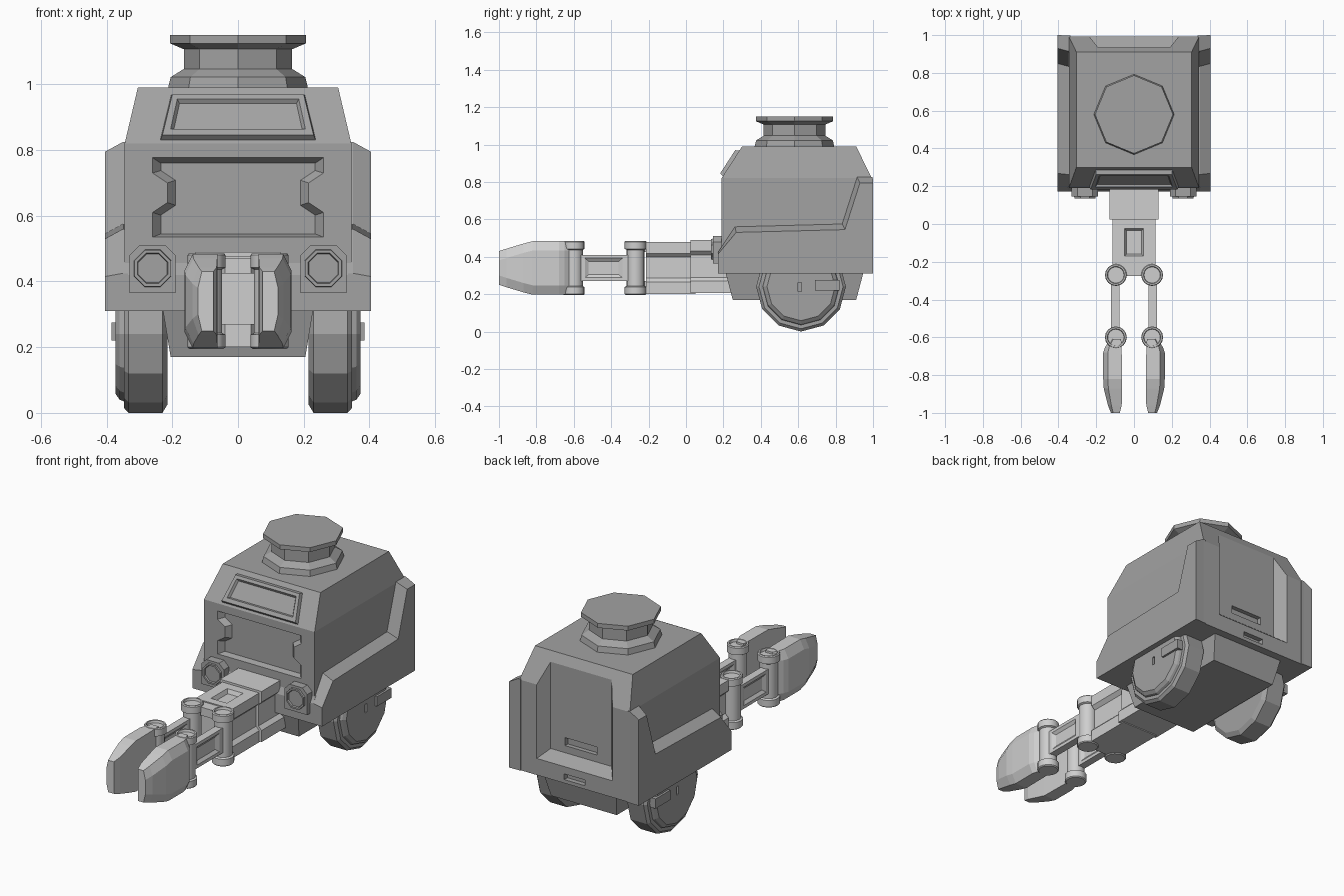
import bpy, bmesh, math

if "Cube" in bpy.data.objects:
    bpy.data.objects.remove(bpy.data.objects["Cube"])


def material(name, v):
    m = bpy.data.materials.new(name)
    m.diffuse_color = (v, v, v, 1)
    m.use_nodes = True
    m.node_tree.nodes["Principled BSDF"].inputs["Base Color"].default_value = m.diffuse_color
    return m


GREY = material("body_grey", 0.36)
LIGHT = material("arm_light_grey", 0.62)


def place(axis, pts, t):
    """Put 2D points on the plane axis = t."""
    f = {'x': lambda a, b: (t, a, b), 'y': lambda a, b: (a, t, b), 'z': lambda a, b: (a, b, t)}[axis]
    return [f(a, b) for a, b in pts]


def rect(a0, a1, b0, b1):
    return [(a0, b0), (a1, b0), (a1, b1), (a0, b1)]


def ngon(n, r, ca, cb, turn=0.0):
    return [(ca + r * math.cos(turn + math.tau * i / n), cb + r * math.sin(turn + math.tau * i / n))
            for i in range(n)]


def loft(name, rings, mat, side=1, smooth=False):
    """Skin a list of matching rings, capped at both ends; side=-1 mirrors in x."""
    bm = bmesh.new()
    vs = [[bm.verts.new((p[0] * side, p[1], p[2])) for p in r] for r in rings]
    n = len(vs[0])
    for a, b in zip(vs, vs[1:]):
        for i in range(n):
            bm.faces.new((a[i], a[(i + 1) % n], b[(i + 1) % n], b[i]))
    bm.faces.new(vs[0][::-1])
    bm.faces.new(vs[-1])
    bmesh.ops.recalc_face_normals(bm, faces=bm.faces)
    me = bpy.data.meshes.new(name)
    bm.to_mesh(me)
    bm.free()
    me.materials.append(mat)
    ob = bpy.data.objects.new(name, me)
    bpy.context.collection.objects.link(ob)
    if smooth:
        bpy.ops.object.select_all(action='DESELECT')
        ob.select_set(True)
        bpy.context.view_layer.objects.active = ob
        bpy.ops.object.shade_smooth_by_angle(angle=math.radians(32))
    return ob


def box(name, x0, x1, y0, y1, z0, z1, mat, side=1):
    r = rect(x0, x1, y0, y1)
    return loft(name, [place('z', r, z0), place('z', r, z1)], mat, side)


def turned(name, axis, n, ca, cb, profile, mat, side=1, turn=0.0, smooth=False):
    """Lathe from (position, radius) pairs along an axis."""
    return loft(name, [place(axis, ngon(n, r, ca, cb, turn), t) for t, r in profile], mat, side, smooth)


def cut(ob, cutter):
    m = ob.modifiers.new("cut", 'BOOLEAN')
    m.operation, m.solver, m.object = 'DIFFERENCE', 'EXACT', cutter
    bpy.context.view_layer.objects.active = ob
    bpy.ops.object.modifier_apply(modifier=m.name)
    bpy.data.objects.remove(cutter)


# Main hull with sloped shoulders
low = rect(-.345, .345, .19, .993)
hull = loft("hull", [place('z', low, .31), place('z', low, .82),
                     place('z', rect(-.305, .305, .30, .91), .99)], GREY)


# Notched front panel recess
def panel(w, z0, z1, notch):
    half = [(w, z0), (w, .61 + notch), (w - .045, .64 + notch), (w - .045, .70 - notch), (w, .73 - notch), (w, z1)]
    return half + [(-x, z) for x, z in half[::-1]]


cut(hull, loft("panel_cutter", [place('y', panel(.263, .533, .78, 0), .18),
                                place('y', panel(.26, .535, .777, 0), .19),
                                place('y', panel(.235, .545, .76, -.008), .22)], GREY))

# Rear door recess, open at the top, with two slots
cut(hull, loft("door_cutter", [
    [(-.19, .935, .45), (.19, .935, .45), (.19, .935, 1.1), (-.19, .935, 1.1)],
    [(-.25, 1.01, .39), (.25, 1.01, .39), (.25, 1.01, 1.1), (-.25, 1.01, 1.1)]], GREY))
cut(hull, box("upper_slot_cutter", -.10, .10, .91, .96, .49, .535, GREY))
cut(hull, box("lower_slot_cutter", -.065, .065, .965, 1.1, .33, .362, GREY))

# Raised window frame on the front slope
up, out = (.543, .84), (-.84, .543)


def slope_ring(w0, w1, s0, s1, h):
    pts = [(-w0, s0), (w0, s0), (w1, s1), (-w1, s1)]
    return [(x, .19 + up[0] * s + out[0] * h, .82 + up[1] * s + out[1] * h) for x, s in pts]


loft("front_window", [slope_ring(.24, .205, .01, .18, -.01), slope_ring(.23, .20, .018, .165, .02),
                      slope_ring(.205, .185, .04, .148, .02), slope_ring(.195, .178, .047, .14, .008)], GREY)

# Front lip under the panel
lip = [(.25, .31), (.172, .31), (.172, .42), (.192, .46), (.25, .46)]
loft("front_lip", [place('x', lip, -.35), place('x', lip, .35)], GREY)

# Undercarriage
loft("undercarriage", [place('z', rect(-.205, .205, .25, .91), .17),
                       place('z', rect(-.23, .23, .21, .95), .32)], GREY)

# Roof hatch
turned("roof_hatch", 'z', 8, 0, .58, [(.98, .215), (1.022, .205), (1.047, .165), (1.107, .165),
                                      (1.125, .207), (1.15, .207)], GREY)

for side, tag in ((1, "right"), (-1, "left")):
    # Side skirt with rear column
    inner = [(.172, .31), (.172, .425), (.262, .56), (.835, .575), (.915, .825), (.998, .825), (.998, .31)]
    outer = [(.172, .31), (.172, .415), (.268, .53), (.85, .545), (.93, .795), (1.0, .795), (1.0, .31)]
    loft(tag + "_skirt", [place('x', inner, .335), place('x', inner, .35), place('x', outer, .405)], GREY, side)

    # Wheel, hub slot and hub bar
    wheel = turned(tag + "_wheel", 'x', 12, .615, .24,
                   [(.215, .215), (.23, .24), (.333, .24), (.347, .225), (.347, .205), (.36, .2), (.373, .182)],
                   GREY, side)
    cut(wheel, box("hub_cutter", .36, .40, .60, .617, .215, .262, GREY, side))
    box(tag + "_hub_bar", .35, .385, .69, .82, .22, .275, GREY, side)

    # Headlight
    plate = [(.19, .365), (.33, .365), (.33, .48), (.30, .51), (.22, .51), (.19, .48)]
    loft(tag + "_headlight_mount", [place('y', plate, .22), place('y', plate, .145)], GREY, side)
    turned(tag + "_headlight", 'y', 8, .26, .44, [(.15, .062), (.135, .06), (.135, .05), (.15, .046)],
           GREY, side, math.pi / 8)

    # Two hinge pins on each claw
    for y, part in ((-.27, "rear"), (-.60, "front")):
        turned(f"{tag}_{part}_pin", 'z', 16, .096, y,
               [(.195, .052), (.2, .058), (.238, .058), (.243, .048), (.437, .048), (.442, .058),
                (.48, .058), (.485, .054), (.485, .046), (.472, .043)], LIGHT, side, smooth=True)

    # Link with a recess on each face
    full, rim = rect(-.58, -.29, .27, .41), rect(-.54, -.34, .288, .392)
    floor = rect(-.52, -.36, .305, .375)
    loft(tag + "_link", [place('x', floor, .09), place('x', rim, .078), place('x', full, .078),
                         place('x', full, .122), place('x', rim, .122), place('x', floor, .11)], LIGHT, side)

    # Claw finger: sections along its length (y, inner x, outer x, half height)
    rings = []
    for y, x0, x1, h in ((-.61, .068, .125, .143), (-.65, .066, .152, .143), (-.68, .065, .163, .143),
                         (-.82, .063, .163, .143), (-.87, .063, .16, .13), (-.96, .065, .138, .103),
                         (-1.0, .075, .122, .09)):
        c = (x1 - x0) * .25
        prof = [(x0, .34 - h), (x1 - c, .34 - h), (x1, .34 - h + .05),
                (x1, .34 + h - .05), (x1 - c, .34 + h), (x0, .34 + h)]
        rings.append(place('y', prof, y))
    loft(tag + "_finger", rings, LIGHT, side)


# Arm: railed cross-section shared by the mount and the forearm
def rails(w, z0, z1):
    half = [(w, z0), (w, z0 + .065), (w - .02, z0 + .085), (w - .02, z1 - .08), (w, z1 - .06), (w, z1)]
    return half + [(-x, z) for x, z in half[::-1]]


loft("arm_mount", [place('y', rails(.13, .205, .49), y) for y in (.24, .025)], LIGHT)
forearm = loft("forearm", [place('y', rails(.115, .20, .478), y) for y in (.05, -.215)], LIGHT)
cut(forearm, loft("forearm_cutter", [place('z', rect(-.055, .055, -.175, -.02), .49),
                                     place('z', rect(-.04, .04, -.16, -.035), .455)], LIGHT))

# Forks that carry the rear pins
for z0, z1, part in ((.20, .27, "lower"), (.425, .472, "upper")):
    fork = [(-.085, -.2), (.085, -.2), (.06, -.245), (.04, -.275), (-.04, -.275), (-.06, -.245)]
    loft(part + "_fork", [place('z', fork, z0), place('z', fork, z1)], LIGHT)
